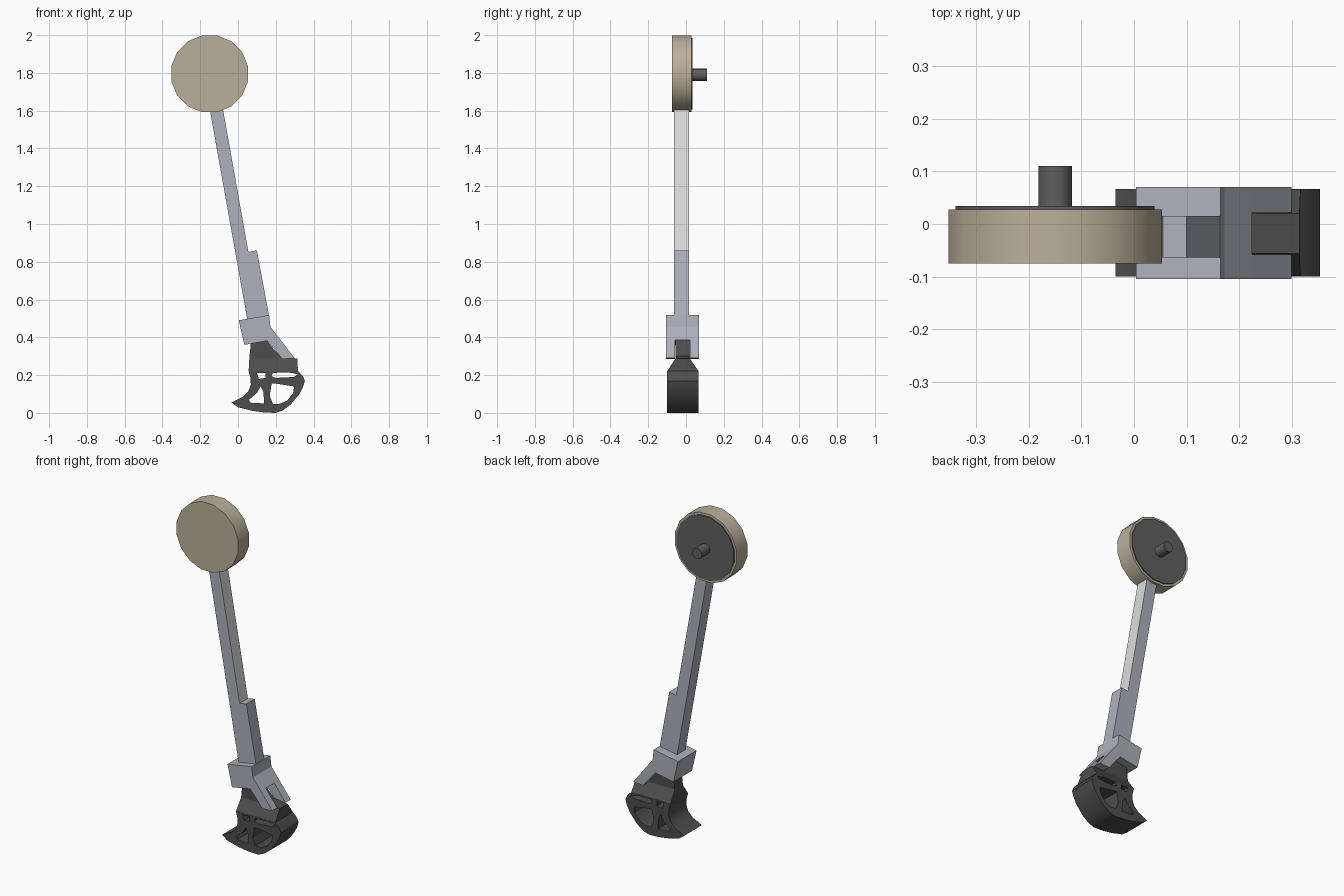
import bpy, bmesh, math
from mathutils import Matrix

if "Cube" in bpy.data.objects:
    bpy.data.objects.remove(bpy.data.objects["Cube"])


def material(name, rgb):
    m = bpy.data.materials.new(name)
    m.diffuse_color = (*rgb, 1)
    m.use_nodes = True
    m.node_tree.nodes["Principled BSDF"].inputs["Base Color"].default_value = m.diffuse_color
    return m


STEEL = material("blue_grey_steel", (0.42, 0.44, 0.50))
PALE = material("pale_grey", (0.72, 0.72, 0.72))
TAN = material("tan", (0.50, 0.43, 0.325))
GREY = material("dark_grey", (0.115, 0.115, 0.115))
RUBBER = material("charcoal", (0.075, 0.075, 0.075))


def finish(name, bm, *mats):
    bmesh.ops.remove_doubles(bm, verts=bm.verts, dist=0.0002)
    bmesh.ops.recalc_face_normals(bm, faces=bm.faces)
    me = bpy.data.meshes.new(name)
    bm.to_mesh(me)
    bm.free()
    for m in mats:
        me.materials.append(m)
    me.shade_smooth()
    me.set_sharp_from_angle(angle=math.radians(30))
    ob = bpy.data.objects.new(name, me)
    bpy.context.collection.objects.link(ob)
    return ob


def prism(name, pts, y0, y1, mat):
    """Extrude an (x, z) outline from y0 to y1."""
    bm = bmesh.new()
    a, b = [[bm.verts.new((x, y, z)) for x, z in pts] for y in (y0, y1)]
    bm.faces.new(a)
    bm.faces.new(b[::-1])
    for i in range(len(pts)):
        j = (i + 1) % len(pts)
        bm.faces.new((a[i], a[j], b[j], b[i]))
    return finish(name, bm, mat)


def disc(name, x, z, r, y0, y1, sides, mat, turn=0):
    bm = bmesh.new()
    place = (Matrix.Translation((x, (y0 + y1) / 2, z))
             @ Matrix.Rotation(math.radians(turn), 4, 'Y')
             @ Matrix.Rotation(math.pi / 2, 4, 'X'))
    bmesh.ops.create_cone(bm, cap_ends=True, segments=sides, radius1=r,
                          radius2=r, depth=y1 - y0, matrix=place)
    return finish(name, bm, mat)


def pierced(name, loops, y0, y1, mat):
    """Extrude an (x, z) outline with holes, using a filled curve."""
    cu = bpy.data.curves.new(name + "_curve", 'CURVE')
    cu.dimensions = '2D'
    cu.fill_mode = 'BOTH'
    cu.extrude = (y1 - y0) / 2
    for pts in loops:
        s = cu.splines.new('POLY')
        s.points.add(len(pts) - 1)
        for p, (x, z) in zip(s.points, pts):
            p.co = (x, z, 0, 1)
        s.use_cyclic_u = True
    tmp = bpy.data.objects.new(name + "_curve", cu)
    bpy.context.collection.objects.link(tmp)
    dg = bpy.context.evaluated_depsgraph_get()
    me = bpy.data.meshes.new_from_object(tmp.evaluated_get(dg))
    bm = bmesh.new()
    bm.from_mesh(me)
    bpy.data.objects.remove(tmp)
    bm.transform(Matrix.Translation((0, (y0 + y1) / 2, 0))
                 @ Matrix.Rotation(math.pi / 2, 4, 'X'))
    return finish(name, bm, mat)


# Top disc, its back plate and axle pin
disc("hip_disc", -0.15, 1.795, 0.207, -0.075, 0.028, 16, TAN, turn=11.25)
disc("hip_back_plate", -0.15, 1.795, 0.193, 0.02, 0.034, 16, GREY, turn=11.25)
disc("hip_axle", -0.15, 1.79, 0.032, 0.03, 0.11, 16, GREY)

# Shin with the stepped lower half; upper outer face is paler
shin = prism("shin", [(-0.15, 1.61), (0.05, 0.49), (0.165, 0.51), (0.10, 0.86),
                      (0.055, 0.852), (-0.08, 1.61)], -0.064, 0.015, STEEL)
shin.data.materials.append(PALE)
for f in shin.data.polygons:
    if f.normal.x > 0.8 and f.center.z > 1:
        f.material_index = 1

# Ankle block and the two fork arms
prism("ankle_block", [(0.004, 0.49), (0.165, 0.518), (0.172, 0.455), (0.225, 0.387),
                      (0.155, 0.382), (0.034, 0.36)], -0.105, 0.07, STEEL)
for side, y0, y1 in (("front", -0.105, -0.058), ("back", 0.022, 0.07)):
    prism(side + "_fork_arm", [(0.155, 0.382), (0.225, 0.387), (0.30, 0.29),
                               (0.235, 0.285)], y0, y1, STEEL)

# Narrow foot neck that fits between the arms
prism("foot_neck", [(0.068, 0.37), (0.15, 0.388), (0.19, 0.335), (0.225, 0.30),
                    (0.315, 0.287), (0.315, 0.215), (0.057, 0.215), (0.06, 0.29)],
      -0.056, 0.02, RUBBER)

# Shoulder flaring from the neck to the full foot width
bm = bmesh.new()
rings = [[bm.verts.new((x, y, z)) for x, y in ((x0, y0), (x1, y0), (x1, y1), (x0, y1))]
         for z, x0, x1, y0, y1 in ((0.22, 0.056, 0.317, -0.1, 0.067),
                                   (0.288, 0.06, 0.315, -0.056, 0.02))]
bm.faces.new(rings[0])
bm.faces.new(rings[1])
for i in range(4):
    j = (i + 1) % 4
    bm.faces.new((rings[0][i], rings[0][j], rings[1][j], rings[1][i]))
finish("foot_shoulder", bm, RUBBER)

# Foot sole with weight-saving holes
outline = [(0.056, 0.222), (0.066, 0.185), (0.068, 0.15), (0.055, 0.115), (0.025, 0.085),
           (-0.035, 0.055), (0.0, 0.03), (0.07, 0.012), (0.14, 0.002), (0.20, 0.0),
           (0.235, 0.012), (0.28, 0.045), (0.325, 0.10), (0.345, 0.14), (0.354, 0.17),
           (0.343, 0.195), (0.317, 0.222)]
holes = [
    [(0.10, 0.212), (0.145, 0.212), (0.147, 0.185), (0.11, 0.18)],
    [(0.185, 0.212), (0.27, 0.214), (0.318, 0.204), (0.295, 0.19), (0.20, 0.185), (0.178, 0.195)],
    [(0.178, 0.155), (0.20, 0.155), (0.297, 0.14), (0.292, 0.105), (0.26, 0.065),
     (0.22, 0.048), (0.185, 0.048), (0.168, 0.09)],
    [(0.12, 0.14), (0.135, 0.11), (0.138, 0.05), (0.065, 0.054), (0.058, 0.07), (0.10, 0.105)],
]
pierced("foot_sole", [outline] + holes, -0.1, 0.067, RUBBER)
